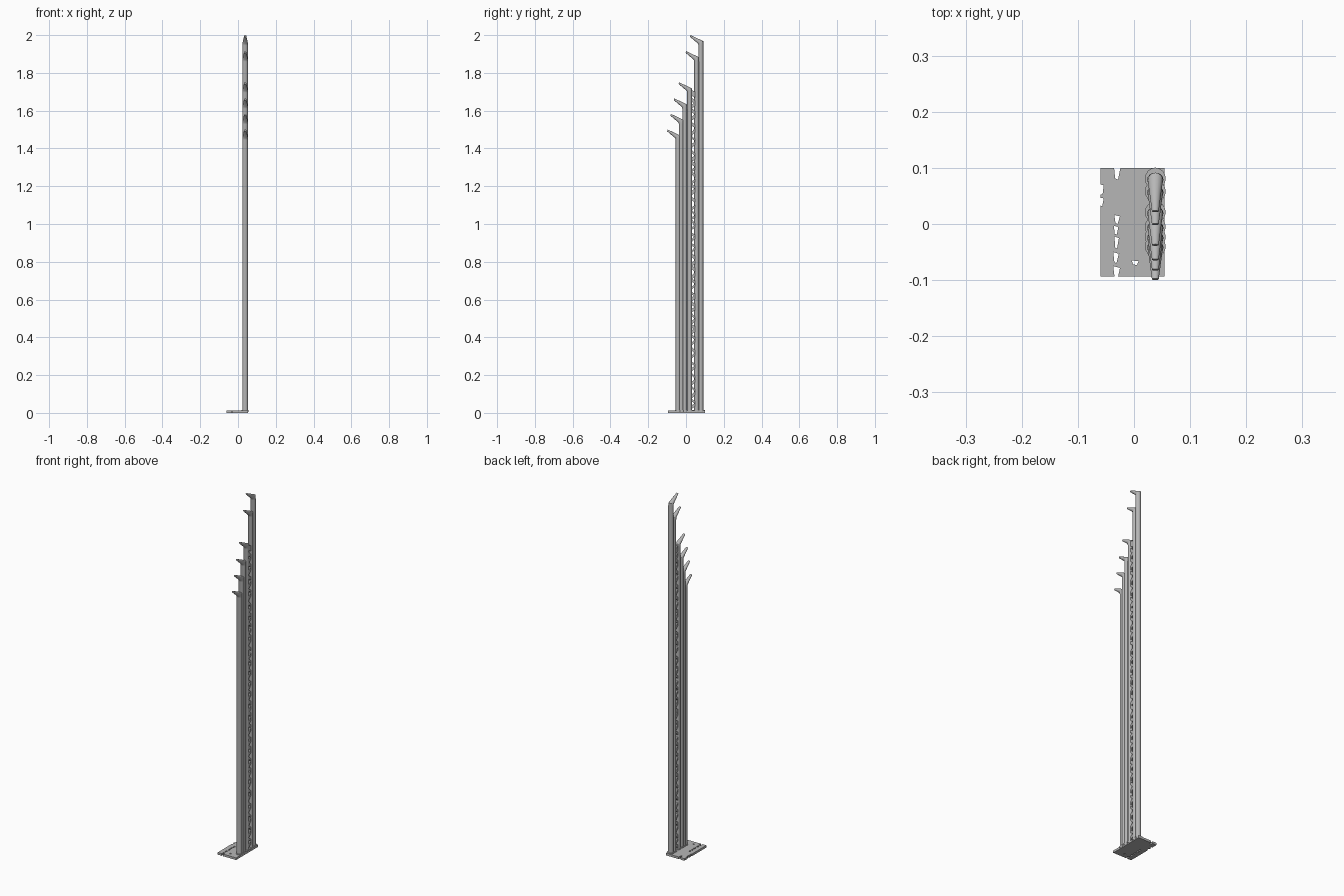
import bpy, bmesh, math, random
from mathutils import Vector

random.seed(4)
if "Cube" in bpy.data.objects:
    bpy.data.objects.remove(bpy.data.objects["Cube"], do_unlink=True)

grey = bpy.data.materials.new("plain grey")
grey.use_nodes = True
grey.diffuse_color = (0.47, 0.47, 0.47, 1)
grey.node_tree.nodes["Principled BSDF"].inputs["Base Color"].default_value = grey.diffuse_color

POLE_X = 0.038
PLATE_TOP = 0.012


def finish(bm, name, smooth=False):
    bmesh.ops.recalc_face_normals(bm, faces=bm.faces[:])
    mesh = bpy.data.meshes.new(name)
    bm.to_mesh(mesh)
    bm.free()
    mesh.materials.append(grey)
    ob = bpy.data.objects.new(name, mesh)
    bpy.context.collection.objects.link(ob)
    if smooth:
        bpy.ops.object.select_all(action="DESELECT")
        ob.select_set(True)
        bpy.context.view_layer.objects.active = ob
        bpy.ops.object.shade_smooth_by_angle(angle=math.radians(35))
    return ob


def add_prism(bm, points, axis, low, high):
    """Extrude a flat outline along x (outline in y, z) or z (outline in x, y)."""
    rings = []
    for d in (low, high):
        rings.append([bm.verts.new((d, *p) if axis == "x" else (*p, d)) for p in points])
    n = len(points)
    for i in range(n):
        j = (i + 1) % n
        bm.faces.new((rings[0][i], rings[0][j], rings[1][j], rings[1][i]))
    bm.faces.new(rings[0][::-1])
    bm.faces.new(rings[1])


def loft(name, sections, sides=16):
    """Join oval rings; each is (inner yz, outer yz, half width in x)."""
    bm = bmesh.new()
    rings = []
    for inner, outer, half in sections:
        a, b = Vector(inner), Vector(outer)
        ring = []
        for i in range(sides):
            t = math.tau * i / sides
            p = (a + b) / 2 + (b - a) / 2 * math.cos(t)
            ring.append(bm.verts.new((POLE_X + half * math.sin(t), p.x, p.y)))
        rings.append(ring)
    for lower, upper in zip(rings, rings[1:]):
        for i in range(sides):
            j = (i + 1) % sides
            bm.faces.new((lower[i], lower[j], upper[j], upper[i]))
    bm.faces.new(rings[0][::-1])
    bm.faces.new(rings[-1])
    return finish(bm, name, smooth=True)


# Base plate with worn slots
bm = bmesh.new()
add_prism(bm, [(-0.06, -0.094), (0.054, -0.094), (0.054, 0.1), (-0.06, 0.1)], "z", 0, PLATE_TOP)
plate = finish(bm, "base_plate")

bm = bmesh.new()
slots = [(-0.03, 0.092, 0.013, 0.006), (-0.03, 0.008, 0.008, 0.005),
         (-0.032, -0.011, 0.008, 0.004), (-0.031, -0.033, 0.011, 0.004),
         (-0.032, -0.06, 0.01, 0.005), (-0.031, -0.086, 0.011, 0.006),
         (-0.06, 0.062, 0.01, 0.006), (-0.06, 0.04, 0.008, 0.006),
         (0.002, -0.069, 0.004, 0.006)]
for x, y, length, width in slots:
    skew = random.uniform(-0.3, 0.3) * width
    outline = [(x - width, y + length), (x + width, y + length * 0.7),
               (x + width * 0.4 + skew, y - length), (x - width * 0.6, y - length * 0.8)]
    add_prism(bm, outline, "z", -0.01, 0.03)
cutter = finish(bm, "slot_cutter")
cutter.hide_render = True
cutter.hide_set(True)
cut = plate.modifiers.new("slots", "BOOLEAN")
cut.operation = "DIFFERENCE"
cut.solver = "EXACT"
cut.object = cutter

# Hooked poles with collars, from front to back: (y, tip height)
poles = [(-0.042, 1.5), (-0.025, 1.583), (-0.007, 1.665), (0.019, 1.75),
         (0.056, 1.915), (0.079, 2.0)]
R = 0.0125
for i, (y, tip) in enumerate(poles, 1):
    loft(f"hooked_pole_{i}", [
        ((y - R, 0.006), (y + R, 0.006), 0.0145),
        ((y - R, tip - 0.055), (y + R, tip - 0.055), 0.0145),
        ((y - R - 0.003, tip - 0.045), (y + R, tip - 0.032), 0.0135),
        ((y - 0.058, tip - 0.009), (y - 0.055, tip), 0.006),
    ])
    c = 0.0175
    loft(f"pole_collar_{i}", [
        ((y - c, 0.006), (y + c + 0.004, 0.006), 0.0185),
        ((y - c, 0.015), (y + c + 0.004, 0.015), 0.0185),
    ])

# Filler poles close the narrow seams between neighbouring poles
bm = bmesh.new()
for y, top in [(-0.034, 1.43), (-0.016, 1.52), (0.006, 1.61), (0.067, 1.85)]:
    add_prism(bm, [(y - 0.005, 0.006), (y + 0.005, 0.006), (y + 0.005, top), (y - 0.005, top)],
              "x", POLE_X - 0.006, POLE_X + 0.006)
finish(bm, "seam_fillers")

# Open web of uneven slanted struts between the two pole groups
bm = bmesh.new()
z, front, back = 0.015, 0.027, 0.048
up = True
while z < 1.66:
    rise = random.uniform(0.012, 0.024) * (1 if up else -1)
    thick = random.uniform(0.012, 0.022)
    mid = z + 0.012
    add_prism(bm, [(front, mid - rise / 2), (back, mid + rise / 2),
                   (back, mid + rise / 2 + thick), (front, mid - rise / 2 + thick)],
              "x", POLE_X - 0.009, POLE_X + 0.009)
    z += random.uniform(0.024, 0.042)
    up = not up
add_prism(bm, [(front, 1.68), (back, 1.67), (back, 1.7), (front, 1.71)],
          "x", POLE_X - 0.009, POLE_X + 0.009)
finish(bm, "web_struts")
